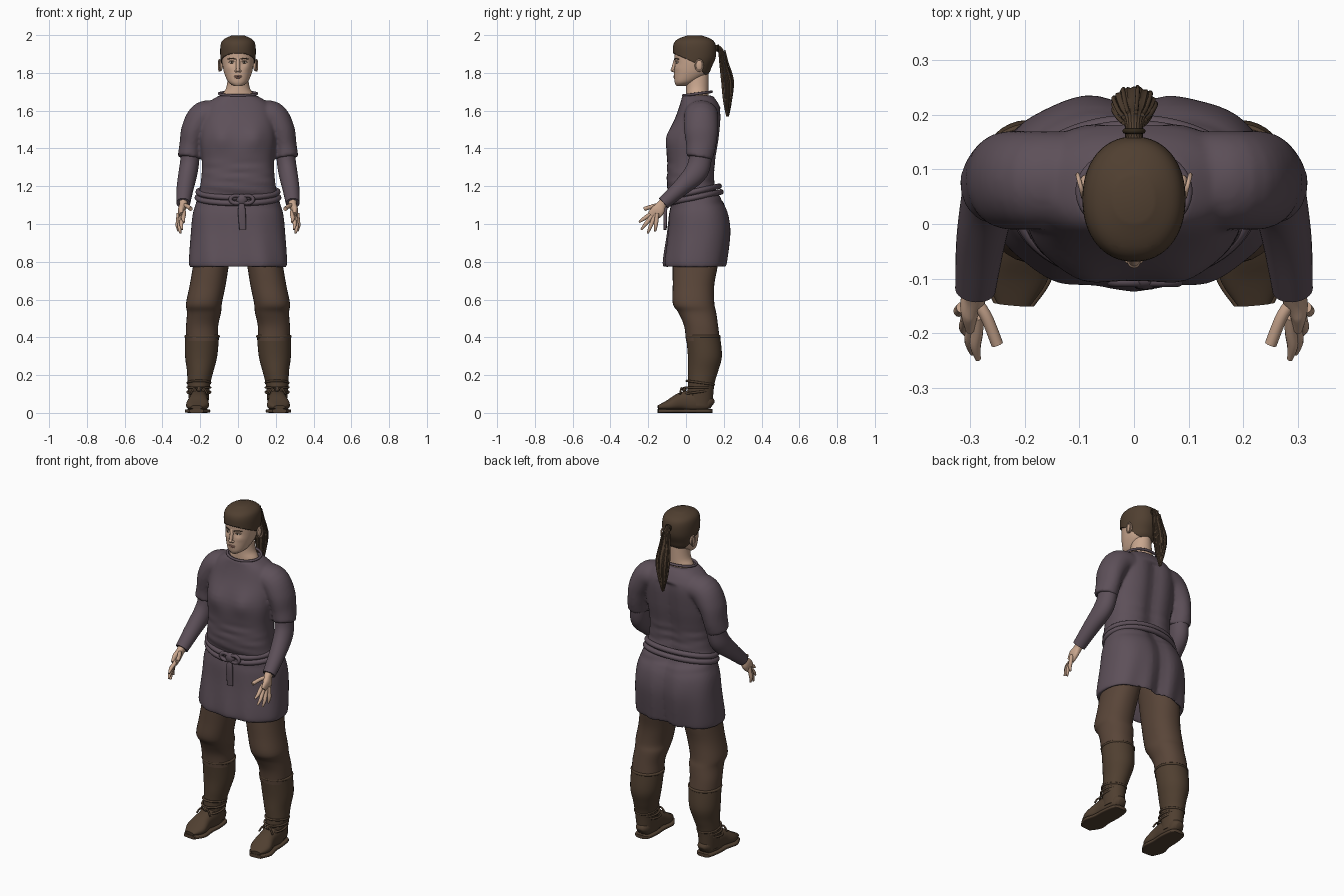
import bpy, bmesh
from math import sin, cos, pi, exp, copysign
from mathutils import Vector

if "Cube" in bpy.data.objects:
    bpy.data.objects.remove(bpy.data.objects["Cube"])

X, Y, Z = Vector((1, 0, 0)), Vector((0, 1, 0)), Vector((0, 0, 1))
SIDES = (("left_", 1), ("right_", -1))


def material(name, *rgb):
    mat = bpy.data.materials.new(name)
    mat.use_nodes = True
    mat.diffuse_color = (*rgb, 1)
    shader = mat.node_tree.nodes["Principled BSDF"]
    shader.inputs["Base Color"].default_value = (*rgb, 1)
    shader.inputs["Roughness"].default_value = .8
    return mat


skin = material("skin", .58, .38, .27)
lip = material("lip", .4, .2, .15)
eye_white = material("eye_white", .55, .48, .42)
dark_brown = material("dark_brown", .03, .02, .01)
hair_brown = material("hair_brown", .08, .05, .03)
tunic_cloth = material("tunic_cloth", .11, .08, .1)
trouser_cloth = material("trouser_cloth", .1, .06, .04)
boot_leather = material("boot_leather", .08, .05, .03)


def finish(name, mat, bm):
    """Turn a bmesh into a smooth object with sharp creases."""
    bmesh.ops.recalc_face_normals(bm, faces=bm.faces)
    for face in bm.faces:
        face.smooth = True
    for edge in bm.edges:
        edge.smooth = edge.calc_face_angle(0) < 1
    mesh = bpy.data.meshes.new(name)
    bm.to_mesh(mesh)
    bm.free()
    mesh.materials.append(mat)
    obj = bpy.data.objects.new(name, mesh)
    bpy.context.collection.objects.link(obj)
    return obj


def spline(before, start, end, after, t):
    """Smooth interpolation between two rings, guided by their neighbours."""
    result = []
    for p, q, r, s in zip(before, start, end, after):
        enter, leave = (r - p) / 2, (s - q) / 2
        bend = 3 * (r - q) - 2 * enter - leave
        twist = 2 * (q - r) + enter + leave
        result.append(q + t * (enter + t * (bend + t * twist)))
    return result


def loft(bm, rings, ref=None, side=1, sides=32, power=2, steps=5, closed=False, ripple=0):
    """Skin smooth rings (x, y, z, radius along ref, other radius); no ref means level rings."""
    count = len(rings)

    def pick(i):
        return rings[i % count] if closed else rings[min(max(i, 0), count - 1)]

    path = [spline(pick(i - 1), pick(i), pick(i + 1), pick(i + 2), step / steps)
            for i in range(count if closed else count - 1) for step in range(steps)]
    if not closed:
        path.append(rings[-1])
    total, loops = len(path), []
    for i, (x, y, z, radius_a, radius_b) in enumerate(path):
        axis_a, axis_b = X, Y
        if ref:
            ahead = path[(i + 1) % total] if closed else path[min(i + 1, total - 1)]
            behind = path[i - 1] if closed else path[max(i - 1, 0)]
            tangent = (Vector(ahead[:3]) - Vector(behind[:3])).normalized()
            axis_a = (ref - tangent * ref.dot(tangent)).normalized()
            axis_b = tangent.cross(axis_a)
        loop = []
        for k in range(sides):
            c, s = cos(2 * pi * k / sides), sin(2 * pi * k / sides)
            swell = 1 + ripple * (-1) ** k
            u = copysign(abs(c) ** (2 / power), c) * radius_a * swell
            v = copysign(abs(s) ** (2 / power), s) * radius_b * swell
            point = Vector((x, y, z)) + axis_a * u + axis_b * v
            loop.append(bm.verts.new((point.x * side, point.y, point.z)))
        loops.append(loop)
    for i in range(total if closed else total - 1):
        low, high = loops[i], loops[(i + 1) % total]
        for k in range(sides):
            n = (k + 1) % sides
            bm.faces.new((low[k], low[n], high[n], high[k]))
    if not closed:
        bm.faces.new(loops[0])
        bm.faces.new(loops[-1])


def part(name, mat, rings, ref=None, **options):
    bm = bmesh.new()
    loft(bm, rings, ref, **options)
    return finish(name, mat, bm)


def cord(name, mat, points, radius, ref=X, **options):
    return part(name, mat, [(*p, radius, radius) for p in points], ref, sides=12, **options)


def circle(centre, across, along, steps=20):
    turns = [2 * pi * k / steps for k in range(steps)]
    return [Vector(centre) + across * cos(a) + along * sin(a) for a in turns]


def hoop(name, mat, centre, width, depth, tilt, radius, **options):
    """Closed band around the body; tilt raises its back."""
    points = circle(centre, X * width, Y * depth + Z * tilt)
    return cord(name, mat, points, radius, Z, closed=True, **options)


def ball(name, mat, centre, size):
    bm = bmesh.new()
    bmesh.ops.create_uvsphere(bm, u_segments=20, v_segments=12, radius=1)
    for v in bm.verts:
        v.co = Vector(centre) + v.co * Vector(size)
    return finish(name, mat, bm)


# Tunic: body, skirt and short sleeves fused into one cloth surface
bm = bmesh.new()
body = [(.9, .04, .2, .12), (.8, .05, .23, .15), (.77, .05, .25, .16), (.8, .05, .26, .17),
        (.95, .07, .25, .17), (1.05, .07, .24, .16), (1.12, .06, .22, .14), (1.2, .03, .2, .13),
        (1.32, .03, .19, .13), (1.45, .04, .2, .14), (1.58, .07, .19, .12), (1.64, .07, .16, .1),
        (1.68, .06, .1, .08)]
loft(bm, [(0, y, z, width, depth) for z, y, width, depth in body], sides=64, power=2.4)
for label, side in SIDES:
    loft(bm, [(.1, .08, 1.58, .09, .07), (.18, .08, 1.57, .09, .08), (.23, .08, 1.5, .09, .07),
              (.25, .08, 1.42, .08, .06), (.26, .07, 1.35, .07, .06)], Y, side)
for v in bm.verts:
    x, y, z = v.co
    if y > .08 and z < 1.6:  # groove down the spine and seat
        v.co.y -= .02 * exp(-(x / .05) ** 2)
    elif y < 0:  # chest fullness
        v.co.y -= .015 * exp(-((abs(x) - .09) / .05) ** 2 - ((z - 1.46) / .06) ** 2)
    # soft folds in the skirt and gathers at the waist
    if z < 1.1:
        v.co.y += .015 * sin(x * 45 + z * 6) * (1.1 - z)
    elif z < 1.33:
        v.co.y += .003 * sin(z * 110 + x * 14)
tunic = finish("tunic", tunic_cloth, bm)
remesh = tunic.modifiers.new("fuse", "REMESH")
remesh.mode, remesh.voxel_size, remesh.use_smooth_shade = "VOXEL", .009, True
relax = tunic.modifiers.new("relax", "SMOOTH")
relax.factor, relax.iterations = .5, 4
hoop("collar", tunic_cloth, (0, .06, 1.69), .1, .075, .01, .007)

# Cloth belt with knot and hanging end
hoop("belt_upper", tunic_cloth, (0, .04, 1.17), .21, .135, .03, .015)
hoop("belt_lower", tunic_cloth, (0, .045, 1.14), .215, .14, .03, .015)
ball("belt_knot", tunic_cloth, (.02, -.1, 1.13), (.03, .02, .03))
for label, side in SIDES:
    bow = circle((.02 + side * .03, -.105, 1.13), X * .03, Z * .02)
    cord(label + "belt_bow", tunic_cloth, bow, .01, Y, closed=True)
part("belt_end", tunic_cloth, [(.02, -.1, 1.12, .01, .01), (.02, -.11, 1.07, .02, .01),
     (.025, -.11, .97, .018, .008)], X, power=3)

# Neck and head
part("neck", skin, [(0, .06, z, r, .06) for z, r in ((1.65, .1), (1.69, .08), (1.73, .06), (1.82, .05))])
profile = [(1.73, -.05, 0, .02), (1.75, -.06, .05, .05), (1.79, -.063, .11, .07), (1.83, -.06, .13, .08),
           (1.88, -.06, .15, .086), (1.94, -.06, .15, .085), (1.97, -.04, .13, .07), (1.99, .01, .08, .03)]
skull = [(0, (front + back) / 2, z, width, (back - front) / 2) for z, front, back, width in profile]
bm = bmesh.new()
loft(bm, skull, sides=64, power=2.15)
for v in bm.verts:
    x, y, z = v.co
    if y < .01:  # eye sockets and cheeks
        v.co.y += .008 * exp(-((abs(x) - .033) / .016) ** 2 - ((z - 1.855) / .01) ** 2)
        v.co.y -= .004 * exp(-((abs(x) - .045) / .02) ** 2 - ((z - 1.825) / .015) ** 2)
finish("head", skin, bm)
cord("nose", skin, [(0, -.05, 1.88), (0, -.06, 1.85), (0, -.07, 1.81)], .01)
ball("nose_tip", skin, (0, -.071, 1.815), (.011, .01, .01))
ball("upper_lip", lip, (0, -.058, 1.783), (.022, .01, .004))
ball("lower_lip", lip, (0, -.057, 1.775), (.02, .01, .005))
for label, side in SIDES:
    ball(label + "eye", eye_white, (side * .033, -.046, 1.855), (.013, .007, .006))
    ball(label + "iris", dark_brown, (side * .033, -.051, 1.855), (.005, .003, .005))
    cord(label + "eyelid", skin, [(.02, -.05, 1.86), (.033, -.052, 1.864), (.05, -.04, 1.858)],
         .003, Z, side=side)
    cord(label + "eyebrow", hair_brown, [(.015, -.06, 1.872), (.034, -.054, 1.877), (.055, -.037, 1.872)],
         .003, Z, side=side)
    ball(label + "nostril", skin, (side * .01, -.063, 1.81), (.008, .01, .007))
    ball(label + "ear", skin, (side * .09, .07, 1.84), (.01, .02, .03))
    ear_edge = circle((.098, .07, 1.84), Y * .02 + X * .005, Z * .03)
    cord(label + "ear_rim", skin, ear_edge, .004, side=side, closed=True)

# Combed hair: a shell cut along the hairline
bm = bmesh.new()
loft(bm, [(x, y, z + .005, a + .005, b + .005) for x, y, z, a, b in skull], sides=64, power=2.15)
corner = Vector((0, .055, 1.85))
cuts = [Vector((0, .4, .9)), Vector((0, .8, .6))]
for normal in cuts:
    geometry = bm.verts[:] + bm.edges[:] + bm.faces[:]
    bmesh.ops.bisect_plane(bm, geom=geometry, plane_co=corner, plane_no=normal)
bare = [f for f in bm.faces if all((f.calc_center_median() - corner).dot(n) < 0 for n in cuts)]
bmesh.ops.delete(bm, geom=bare, context="FACES")
hair = finish("hair", hair_brown, bm)
shell = hair.modifiers.new("thickness", "SOLIDIFY")
shell.thickness, shell.offset = .005, 0

# Ponytail with loose strands following it
tail = [(0, .13, 1.92, .02, .02), (0, .17, 1.93, .015, .015), (0, .19, 1.9, .02, .015),
        (0, .2, 1.84, .03, .02), (0, .22, 1.74, .04, .03), (0, .22, 1.64, .025, .02),
        (0, .22, 1.57, .004, .004)]
part("ponytail", hair_brown, tail, X, sides=40, ripple=.05)
for k in range(9):
    u, v = cos(k * 2 * pi / 9), sin(k * 2 * pi / 9)
    strand = [(a * u, y + b * v, z + k % 3 * .01) for x, y, z, a, b in tail[2:]]
    cord("hair_strand", hair_brown, strand, .004)
cord("hair_tie", dark_brown, circle((0, .17, 1.93), X * .016, Z * .016), .005, Y, closed=True)

for label, side in SIDES:
    # Long under-sleeves
    part(label + "forearm_sleeve", tunic_cloth, [(.25, .08, 1.44, .05, .06), (.255, .075, 1.34, .05, .06),
         (.265, .05, 1.27, .05, .06), (.28, -.03, 1.19, .045, .045), (.29, -.12, 1.11, .037, .035)],
         X, side=side)
    # Hands: palm, thumb and four fingers fanned out from the palm
    part(label + "palm", skin, [(.29, -.1, 1.13, .025, .025), (.29, -.13, 1.1, .02, .025),
         (.3, -.15, 1.07, .018, .035), (.3, -.18, 1.04, .01, .03)], X, side=side, power=2.4)
    cord(label + "thumb", skin, [(.29, -.14, 1.1), (.27, -.17, 1.095), (.25, -.22, 1.08)],
         .011, Z, side=side)
    for k, finger in enumerate(("index", "middle", "ring", "little")):
        angle = .95 - .28 * k
        reach = .14 if finger in ("middle", "ring") else .12
        toward = Vector((0, -sin(angle), -cos(angle))) * reach
        root = Vector((.285 + .01 * k, -.15, 1.08))
        rings = [(*(root + toward * t + X * bow), r, r)
                 for t, bow, r in ((.2, 0, .01), (.5, .002, .011), (.75, .005, .01), (1, 0, .005))]
        part(label + finger + "_finger", skin, rings, X, side=side, sides=12)

    # Trousers, loose at the knee
    part(label + "trouser_leg", trouser_cloth, [(.12, .05, .92, .1, .11), (.14, .05, .8, .095, .12),
         (.16, .04, .68, .095, .11), (.18, .04, .58, .095, .11), (.18, .06, .53, .09, .1),
         (.19, .08, .46, .085, .09), (.19, .09, .38, .085, .09)], side=side, power=2.2)
    # Boots: shaft, cuff, foot, sole and ankle lacing
    part(label + "boot_shaft", boot_leather, [(.19, .09, .41, .09, .09), (.195, .1, .3, .085, .09),
         (.2, .09, .22, .07, .08), (.207, .08, .15, .06, .07), (.207, .07, .04, .05, .07)], side=side)
    hoop(label + "boot_cuff", boot_leather, (.19, .09, .405), .086, .086, 0, .008, side=side)
    foot = [(.205, .14, .04, .02, .02), (.205, .12, .05, .04, .04), (.207, .05, .06, .05, .06),
            (.21, -.02, .06, .05, .05), (.215, -.09, .04, .06, .03), (.22, -.148, .03, .03, .01)]
    part(label + "foot", boot_leather, foot, X, side=side, power=2.4)
    part(label + "sole", boot_leather, [(x, y, .01, width + .007, .01) for x, y, z, width, height in foot],
         X, side=side, power=5)
    for k in range(3):
        hoop(label + "lace", boot_leather, (.207, .06 + .008 * k, .11 + .025 * k), .06, .072,
             .01 * (1 - k), .006, side=side)
    ball(label + "lace_knot", boot_leather, (side * .207, -.01, .125), (.015, .012, .012))
    for way in (1, -1):
        cord(label + "lace_end", boot_leather, [(.207, -.01, .125), (.207 + way * .025, -.025, .13),
             (.207 + way * .045, -.03, .1)], .005, Y, side=side)
